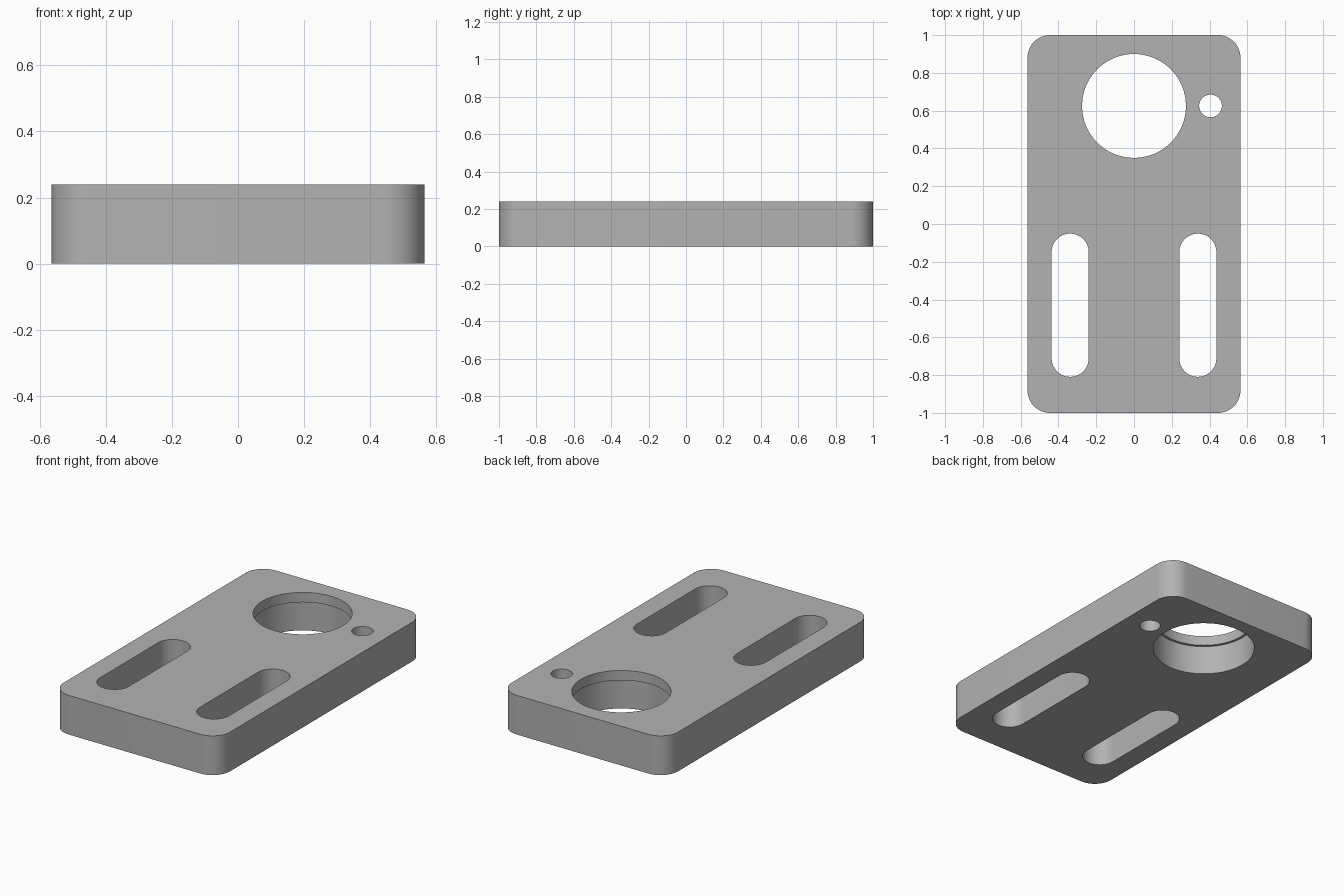
import bpy
import bmesh
from math import pi, cos, sin

cube = bpy.data.objects.get("Cube")
if cube:
    bpy.data.objects.remove(cube, do_unlink=True)

HALF_X, HALF_Y, HEIGHT = 0.564, 1.0, 0.24
CORNER = 0.12
ARC_STEPS = 16  # segments per quarter circle


def rounded_prism(name, cx, cy, hx, hy, radius, z0, z1):
    """Upright prism with a rounded outline; also makes slots and cylinders."""
    points = []
    for quarter, (sx, sy) in enumerate([(1, 1), (-1, 1), (-1, -1), (1, -1)]):
        for i in range(ARC_STEPS + 1):
            a = (quarter + i / ARC_STEPS) * pi / 2
            points.append((cx + sx * (hx - radius) + radius * cos(a),
                           cy + sy * (hy - radius) + radius * sin(a), z0))
    bm = bmesh.new()
    verts = [bm.verts.new(p) for p in points]
    base = bm.faces.new(verts)
    top = bmesh.ops.extrude_face_region(bm, geom=[base])
    moved = [v for v in top["geom"] if isinstance(v, bmesh.types.BMVert)]
    bmesh.ops.translate(bm, verts=moved, vec=(0, 0, z1 - z0))
    bmesh.ops.remove_doubles(bm, verts=bm.verts, dist=1e-5)
    bmesh.ops.recalc_face_normals(bm, faces=bm.faces)
    mesh = bpy.data.meshes.new(name)
    bm.to_mesh(mesh)
    bm.free()
    obj = bpy.data.objects.new(name, mesh)
    bpy.context.collection.objects.link(obj)
    return obj


def cylinder(name, cx, cy, radius, z0, z1):
    return rounded_prism(name, cx, cy, radius, radius, radius, z0, z1)


# Plate with rounded corners
plate = rounded_prism("mounting_plate", 0, 0, HALF_X, HALF_Y, CORNER, 0, HEIGHT)

# Cutters: stepped bore, small pin hole, pair of slots
LOW, HIGH = -0.1, HEIGHT + 0.1
cutters = [
    cylinder("bore_cutter", 0, 0.625, 0.275, LOW, HIGH),
    cylinder("counterbore_cutter", 0, 0.625, 0.291, LOW, 0.18),
    cylinder("pin_hole_cutter", 0.405, 0.625, 0.06, LOW, HIGH),
]
for side, label in ((1, "left"), (-1, "right")):
    cutters.append(rounded_prism(label + "_slot_cutter", side * 0.338, -0.43,
                                 0.098, 0.379, 0.098, LOW, HIGH))

bpy.ops.object.select_all(action="DESELECT")
bpy.context.view_layer.objects.active = plate
plate.select_set(True)
for cutter in cutters:
    cutter.hide_render = True
    cut = plate.modifiers.new(cutter.name, "BOOLEAN")
    cut.operation = "DIFFERENCE"
    cut.solver = "EXACT"
    cut.object = cutter
    bpy.ops.object.modifier_apply(modifier=cut.name)
for cutter in cutters:
    bpy.data.objects.remove(cutter, do_unlink=True)

# Plain grey finish
grey = bpy.data.materials.new("plain_grey")
grey.use_nodes = True
colour = (0.45, 0.45, 0.45, 1)
grey.diffuse_color = colour
grey.node_tree.nodes["Principled BSDF"].inputs["Base Color"].default_value = colour
plate.data.materials.clear()
plate.data.materials.append(grey)
for face in plate.data.polygons:
    face.material_index = 0

bpy.ops.object.shade_smooth_by_angle(angle=pi / 6)
